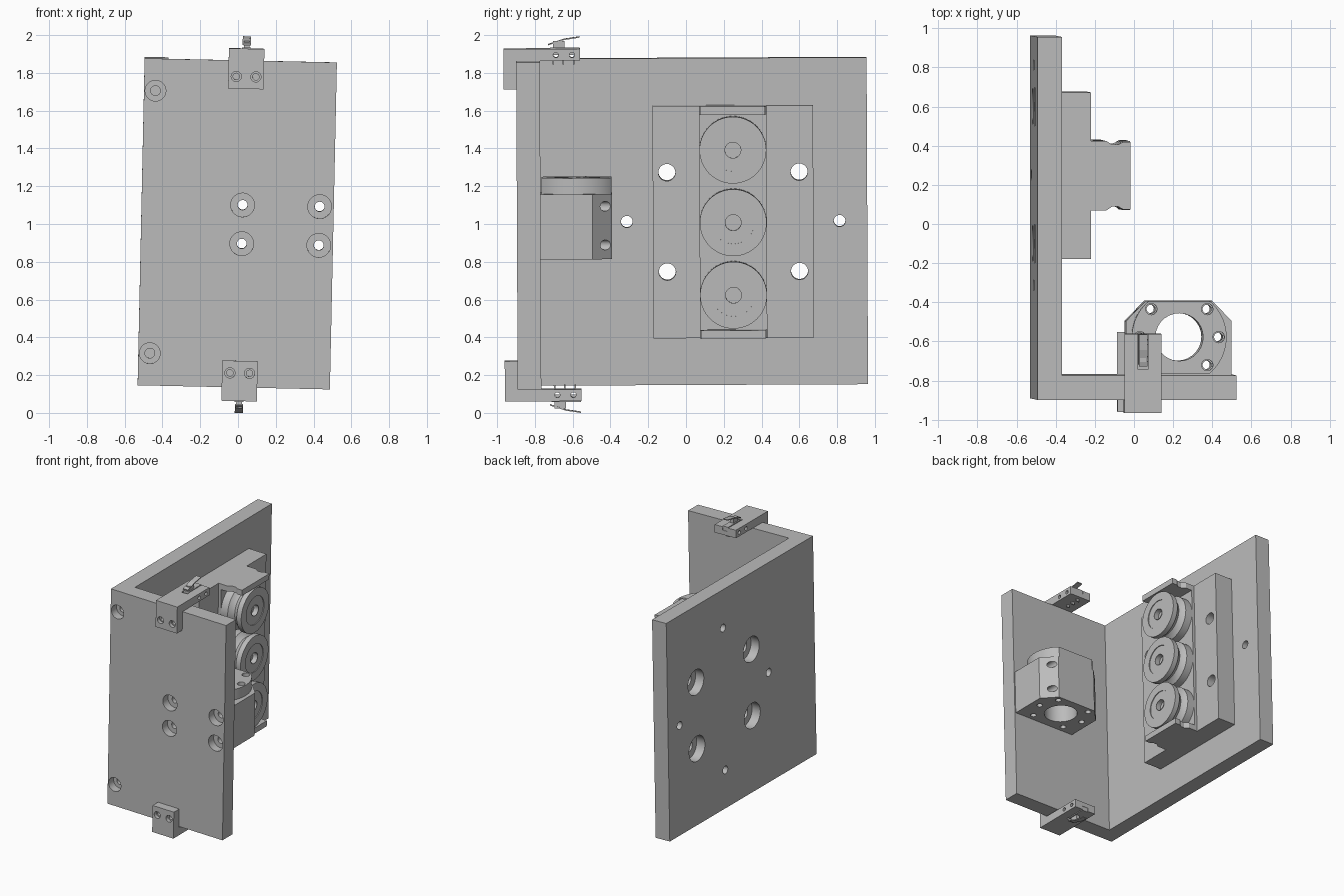
import bpy, bmesh
from math import pi, radians
from mathutils import Matrix, Vector

if "Cube" in bpy.data.objects:
    bpy.data.objects.remove(bpy.data.objects["Cube"])

grey = bpy.data.materials.new("machined grey")
grey.use_nodes = True
colour = (0.5, 0.5, 0.5, 1)
grey.diffuse_color = colour
grey.node_tree.nodes["Principled BSDF"].inputs["Base Color"].default_value = colour

# The whole assembly leans slightly
POSE = Matrix.Translation((0, 0, 1)) @ Matrix.Rotation(0.0045, 4, 'X') @ Matrix.Rotation(0.0215, 4, 'Y')
AXES = {'X': Matrix.Rotation(pi / 2, 4, 'Y'),
        'Y': Matrix.Rotation(-pi / 2, 4, 'X'),
        'Z': Matrix.Identity(4)}


def finish(name, bm):
    bmesh.ops.recalc_face_normals(bm, faces=bm.faces[:])
    mesh = bpy.data.meshes.new(name)
    bm.to_mesh(mesh)
    bm.free()
    mesh.materials.append(grey)
    ob = bpy.data.objects.new(name, mesh)
    bpy.context.collection.objects.link(ob)
    ob.matrix_world = POSE
    return ob


def box(name, x, y, z):
    """Box from (low, high) ranges."""
    bm = bmesh.new()
    bmesh.ops.create_cube(bm, size=1)
    for v in bm.verts:
        v.co = [r[0] if c < 0 else r[1] for c, r in zip(v.co, (x, y, z))]
    return finish(name, bm)


def prism(name, outline, low, high, axis='Z'):
    """Outline in the plane across the axis, extruded from low to high."""
    bm = bmesh.new()
    place = (lambda a, b: (a, b, low)) if axis == 'Z' else (lambda a, b: (low, a, b))
    face = bm.faces.new([bm.verts.new(place(a, b)) for a, b in outline])
    moved = bmesh.ops.extrude_face_region(bm, geom=[face])["geom"]
    step = Vector((0, 0, high - low)) if axis == 'Z' else Vector((high - low, 0, 0))
    bmesh.ops.translate(bm, verts=[g for g in moved if isinstance(g, bmesh.types.BMVert)], vec=step)
    return finish(name, bm)


def lathe(name, profile, at, axis='Z', steps=40):
    """Turned solid; profile holds (radius, distance along axis)."""
    bm = bmesh.new()
    vs = [bm.verts.new((r, 0, h)) for r, h in profile]
    es = [bm.edges.new(p) for p in zip(vs, vs[1:])]
    bmesh.ops.spin(bm, geom=vs + es, cent=(0, 0, 0), axis=(0, 0, 1), angle=2 * pi, steps=steps)
    bmesh.ops.remove_doubles(bm, verts=bm.verts[:], dist=1e-5)
    bmesh.ops.transform(bm, matrix=Matrix.Translation(at) @ AXES[axis], verts=bm.verts[:])
    return finish(name, bm)


def rod(r, low, high):
    return [(0, low), (r, low), (r, high), (0, high)]


def stepped(big, small, low, shoulder, high):
    """Counterbored hole with the wide end at low."""
    return [(0, low), (big, low), (big, shoulder), (small, shoulder), (small, high), (0, high)]


def boolean(ob, tool, mode='DIFFERENCE'):
    tool.hide_render = True
    mod = ob.modifiers.new("cut", 'BOOLEAN')
    mod.operation, mod.object, mod.solver = mode, tool, 'EXACT'
    bpy.context.view_layer.objects.active = ob
    bpy.ops.object.modifier_apply(modifier=mod.name)
    bpy.data.objects.remove(tool)


def drill(ob, profile, at, axis):
    boolean(ob, lathe("hole_cutter", profile, at, axis, 28), 'DIFFERENCE')


def smooth(ob):
    bpy.ops.object.select_all(action='DESELECT')
    ob.select_set(True)
    bpy.context.view_layer.objects.active = ob
    bpy.ops.object.shade_smooth_by_angle(angle=radians(30))


NUT_X, NUT_Y = 0.226, -0.577      # nut housing centre
ROW_Y, MID = 0.25, 0.005          # roller row centre
FRONT, BACK, INNER = -0.895, -0.77, -0.388

# Front plate with counterbored screw holes
front = box("front_plate", (-0.513, 0.505), (FRONT, BACK), (-0.861, 0.87))
for dx in (-0.204, 0.204):
    for z in (-0.1, 0.105):
        drill(front, stepped(0.063, 0.026, -0.95, -0.83, -0.7), (NUT_X + dx, 0, z), 'Y')
for z in (-0.69, 0.7):
    drill(front, stepped(0.055, 0.026, -0.95, -0.83, -0.7), (-0.452, 0, z), 'Y')

# Side plate with the roller block mounting holes
side = box("side_plate", (-0.513, INNER), (BACK, 0.96), (-0.861, 0.87))
base = box("roller_block_base", (INNER, -0.233), (-0.175, 0.675), (-0.61, 0.62))
for dy in (-0.35, 0.35):
    for dz in (-0.263, 0.263):
        at = (0, ROW_Y + dy, MID + dz)
        drill(side, stepped(0.1, 0.045, -0.6, -0.44, -0.3), at, 'X')
        drill(base, rod(0.045, -0.5, -0.1), at, 'X')
for dy, dz in ((-0.563, 0), (0.563, 0), (0, -0.563), (0, 0.563)):
    drill(side, rod(0.031, -0.6, -0.3), (0, ROW_Y + dy, MID + dz), 'X')

# Raised strip behind the rollers and grooved end caps
box("roller_strip", (-0.233, -0.21), (0.072, 0.428), (-0.61, 0.62))
half = [(-0.21, 0.178), (-0.155, 0.178), (-0.125, 0.158), (-0.095, 0.158), (-0.07, 0.172), (-0.03, 0.172)]
cap = [(x, ROW_Y + d) for x, d in half] + [(x, ROW_Y - d) for x, d in reversed(half)]
prism("upper_end_cap", cap, 0.575, 0.62)
prism("lower_end_cap", cap, -0.61, -0.565)

# Three grooved rollers
roller = [(0, -0.21), (0.177, -0.21), (0.177, -0.15), (0.155, -0.13), (0.145, -0.11), (0.155, -0.09),
          (0.177, -0.07), (0.177, -0.03), (0.112, -0.03), (0.112, -0.036), (0.072, -0.036),
          (0.072, -0.03), (0.042, -0.03), (0.042, -0.07), (0, -0.07)]
roller = [p for p in roller if p[0] != 0.072]
roller[-3:-3] = [(0.042, -0.036)]
for i in (-1, 0, 1):
    ob = lathe("roller", roller, (0, ROW_Y, MID + 0.384 * i), 'X', 56)
    smooth(ob)

# Nut housing with chamfered back corners
outline = [(-0.27, BACK), (0.27, BACK), (0.27, -0.495), (0.17, -0.392), (-0.17, -0.392), (-0.27, -0.495)]
housing = prism("nut_housing", [(NUT_X + x, y) for x, y in outline], -0.175, 0.17)
drill(housing, rod(0.122, -0.4, 0.4), (NUT_X, NUT_Y, 0), 'Z')
for dx in (-0.204, 0.204):
    for z in (-0.1, 0.105):
        drill(housing, rod(0.026, -0.9, -0.2), (NUT_X + dx, 0, z), 'Y')

# Round nut flange trimmed flat front and back
flange = lathe("nut_flange", rod(0.242, 0.17, 0.255), (NUT_X, NUT_Y, 0), 'Z', 64)
boolean(flange, box("flat_cutter", (-0.5, 1), (-0.765, -0.394), (0, 0.5)), 'INTERSECT')
drill(flange, rod(0.122, 0, 0.4), (NUT_X, NUT_Y, 0), 'Z')
for dx, dy in ((1, 1), (1, -1), (-1, 1), (-1, -1), (1.41, 0), (-1.41, 0)):
    at = (NUT_X + 0.143 * dx, NUT_Y + 0.143 * dy, 0)
    drill(flange, rod(0.029, 0.1, 0.4), at, 'Z')
    drill(housing, rod(0.022, -0.4, 0.4), at, 'Z')

# Limit switch brackets, mirrored top and bottom
SX = 0.026


def zr(s, a, b):
    return tuple(sorted((s * a, s * b)))


for s, place in ((1, "upper"), (-1, "lower")):
    arm_shape = [(-0.963, 0.72), (FRONT, 0.72), (FRONT, 0.87), (-0.557, 0.87), (-0.557, 0.933), (-0.963, 0.933)]
    arm = prism(place + "_switch_bracket", [(y, s * z) for y, z in arm_shape], SX - 0.094, SX + 0.094, 'X')
    for dx in (-0.052, 0.052):
        drill(arm, stepped(0.027, 0.017, -1.0, -0.935, -0.8), (SX + dx, 0, s * 0.785), 'Y')
    boolean(arm, box("slot_cutter", (SX - 0.026, SX + 0.026), (-0.74, -0.5), zr(s, 0.905, 1)))
    for y in (-0.685, -0.6):
        drill(arm, rod(0.014, -0.3, 0.3), (0, y, s * 0.9), 'X')
    box(place + "_switch_body", (SX - 0.024, SX + 0.024), (-0.715, -0.56), zr(s, 0.9, 0.938))
    box(place + "_switch_button", (SX - 0.015, SX + 0.015), (-0.7, -0.64), zr(s, 0.93, 0.972))
    lever = [(-0.725, 0.95), (-0.64, 0.978), (-0.56, 0.99), (-0.56, 0.997), (-0.64, 0.985), (-0.725, 0.957)]
    prism(place + "_switch_lever", [(y, s * z) for y, z in lever], SX - 0.022, SX + 0.022, 'X')
    for y in (-0.7, -0.645, -0.59):
        box(place + "_switch_pin", (SX - 0.012, SX + 0.012), (y - 0.004, y + 0.004), zr(s, 0.848, 0.872))

for ob in (front, side, base, housing, flange):
    smooth(ob)
